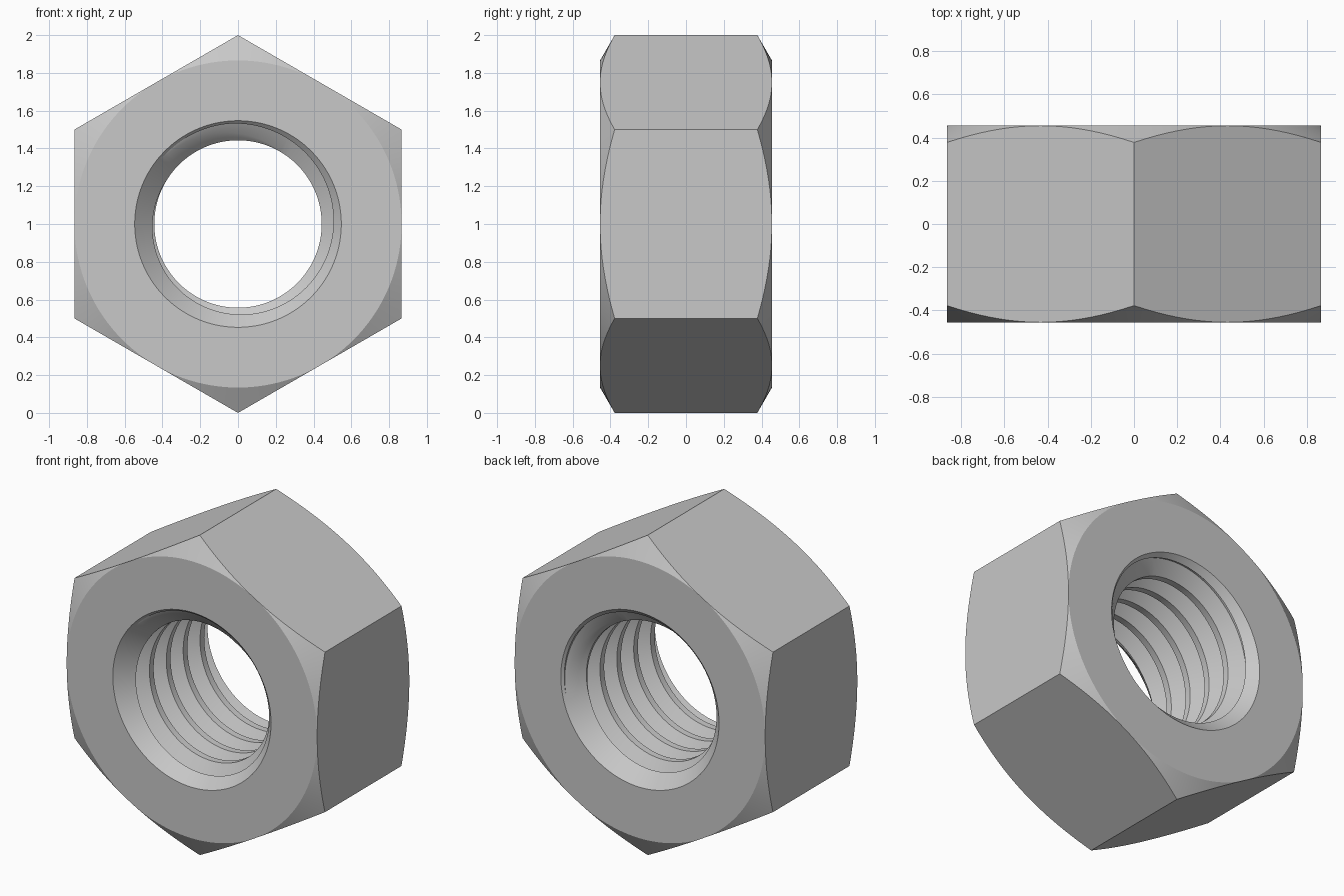
import bpy, bmesh, math

if "Cube" in bpy.data.objects:
    bpy.data.objects.remove(bpy.data.objects["Cube"])

FLAT, HALF = 0.866, 0.455            # half width across flats, half thickness
RIM, MAJOR, MINOR = 0.547, 0.533, 0.443
PITCH, START = 0.1665, 0.016         # thread pitch and depth of its first groove
COLS = 144                           # columns around the axis (24 per flat)

# One pitch of the thread: groove root, flank, crest, flank
THREAD = [(0, MAJOR), (0.125, MAJOR), (0.4375, MINOR), (0.6875, MINOR), (1, MAJOR)]


def cone(y):
    """Radius of the 90 degree countersinks at both ends."""
    return RIM - HALF + abs(y)


def bore_point(y, r):
    y = max(-HALF, min(HALF, y))
    return max(r, cone(y)), y


def bore_profile(phi):
    """Thread section at one angle, front to back, cut by the countersinks."""
    base = -HALF + START + PITCH * (phi / math.tau - 2)
    pts = []
    for k in range(9):
        for (ua, ra), (ub, rb) in zip(THREAD, THREAD[1:]):
            ya, yb = base + (k + ua) * PITCH, base + (k + ub) * PITCH
            ga, gb = ra - cone(ya), rb - cone(yb)
            t = ga / (ga - gb) if ga * gb < 0 else 0.5
            pts.append(bore_point(ya, ra))
            pts.append(bore_point(ya + t * (yb - ya), ra + t * (rb - ra)))
    pts.append(bore_point(HALF, MINOR))
    return pts


def outer_profile(phi):
    """Hexagon side with 30 degree chamfers, back to front."""
    radius = FLAT / math.cos(phi % (math.pi / 3) - math.pi / 6)
    radius = max(FLAT, min(1.0, radius))
    edge = HALF - (radius - FLAT) * math.tan(math.pi / 6)
    return [(FLAT, HALF), (radius, edge), (radius, -edge), (FLAT, -HALF)]


# Loft the closed section around the y axis
bm = bmesh.new()
columns = []
for i in range(COLS + 1):
    phi = math.tau * i / COLS
    # nudge keeps corner columns on the right side of the modulo
    section = bore_profile(phi) + outer_profile(round(phi, 9))
    columns.append([bm.verts.new((r * math.sin(phi), y, 1 + r * math.cos(phi)))
                    for r, y in section])
for a, b in zip(columns, columns[1:]):
    # the helix joins itself one pitch further on after a full turn
    for j in range(len(a)):
        n = (j + 1) % len(a)
        bm.faces.new((a[j], a[n], b[n], b[j]))
bmesh.ops.remove_doubles(bm, verts=bm.verts, dist=1e-4)
bmesh.ops.recalc_face_normals(bm, faces=bm.faces)

mesh = bpy.data.meshes.new("hex_nut")
bm.to_mesh(mesh)
bm.free()
nut = bpy.data.objects.new("hex_nut", mesh)
bpy.context.collection.objects.link(nut)

steel = bpy.data.materials.new("grey steel")
steel.diffuse_color = (0.58, 0.58, 0.58, 1)
steel.use_nodes = True
steel.node_tree.nodes["Principled BSDF"].inputs["Base Color"].default_value = steel.diffuse_color
mesh.materials.append(steel)

bpy.context.view_layer.objects.active = nut
nut.select_set(True)
bpy.ops.object.shade_smooth_by_angle(angle=math.radians(25))
